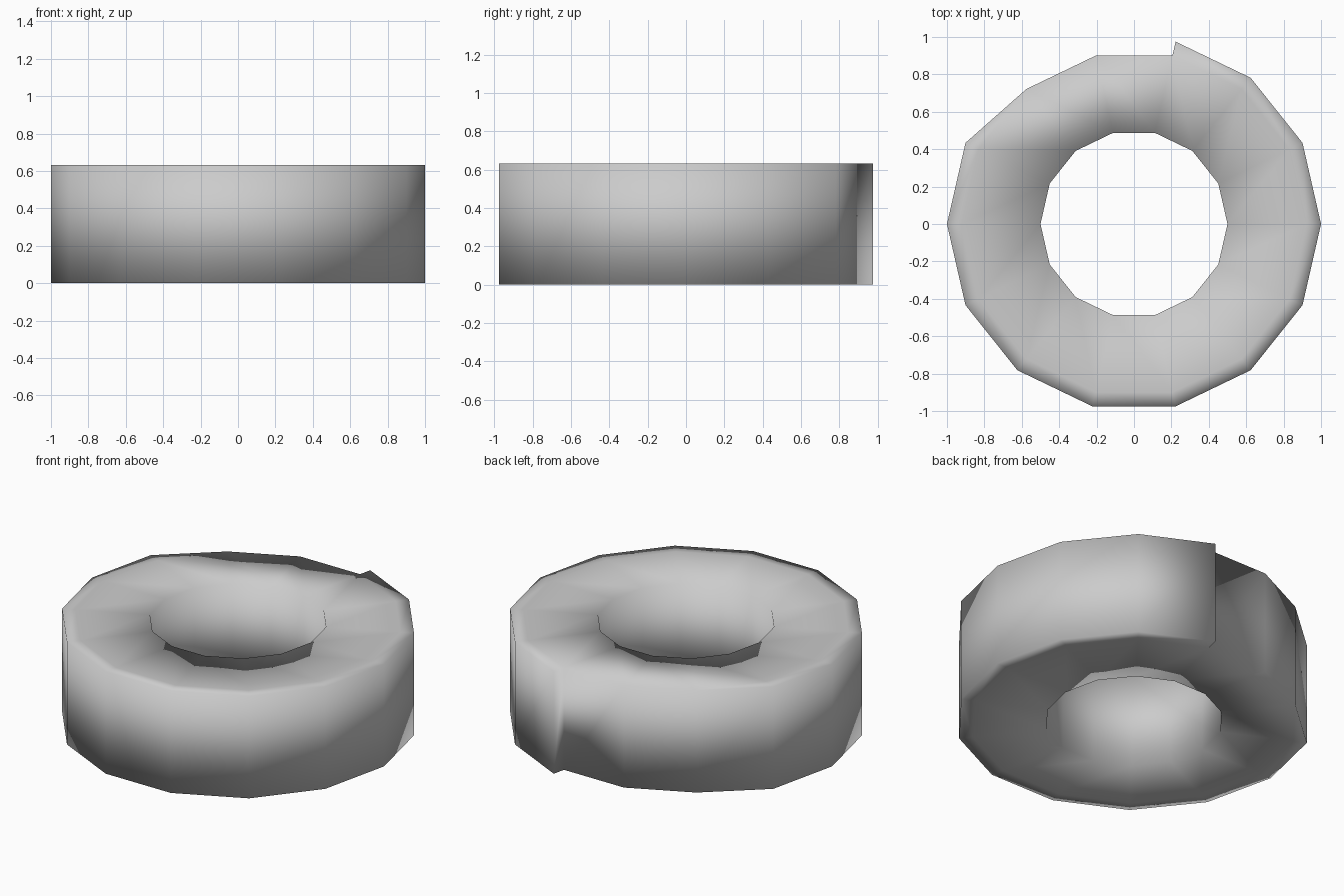
import bpy, bmesh, math

if "Cube" in bpy.data.objects:
    bpy.data.objects.remove(bpy.data.objects["Cube"])

SIDES, HEIGHT = 14, 0.633
R_HOLE, R_BODY, R_RIM = 0.5, 0.923, 1.0
STEP, RAMP_END = 3, 6          # vertex indices where the rim ends and starts again

bm = bmesh.new()


def ring(radius):
    return [bm.verts.new((radius * math.cos(2 * math.pi * i / SIDES),
                          radius * math.sin(2 * math.pi * i / SIDES), 0))
            for i in range(SIDES)]


hole, body, rim = ring(R_HOLE), ring(R_BODY), ring(R_RIM)

for i in range(SIDES):
    j = (i + 1) % SIDES
    # ring body
    bm.faces.new((hole[i], body[i], body[j], hole[j]))
    # raised outer band, missing over the stepped recess
    if not STEP <= i < RAMP_END:
        bm.faces.new((body[i], rim[i], rim[j], body[j]))
# ramp from the recess back up to the outer band
bm.faces.new((body[RAMP_END - 1], rim[RAMP_END], body[RAMP_END]))
bmesh.ops.delete(bm, geom=[v for v in bm.verts if not v.link_faces], context='VERTS')

# extrude the flat outline into a closed solid
base = bm.faces[:]
top = bmesh.ops.extrude_face_region(bm, geom=base, use_keep_orig=True)["geom"]
bmesh.ops.translate(bm, vec=(0, 0, HEIGHT),
                    verts=[g for g in top if isinstance(g, bmesh.types.BMVert)])
bmesh.ops.recalc_face_normals(bm, faces=bm.faces[:])
for f in bm.faces:
    f.smooth = True

mesh = bpy.data.meshes.new("stepped_ring")
bm.to_mesh(mesh)
bm.free()
bpy.context.collection.objects.link(bpy.data.objects.new("stepped_ring", mesh))
